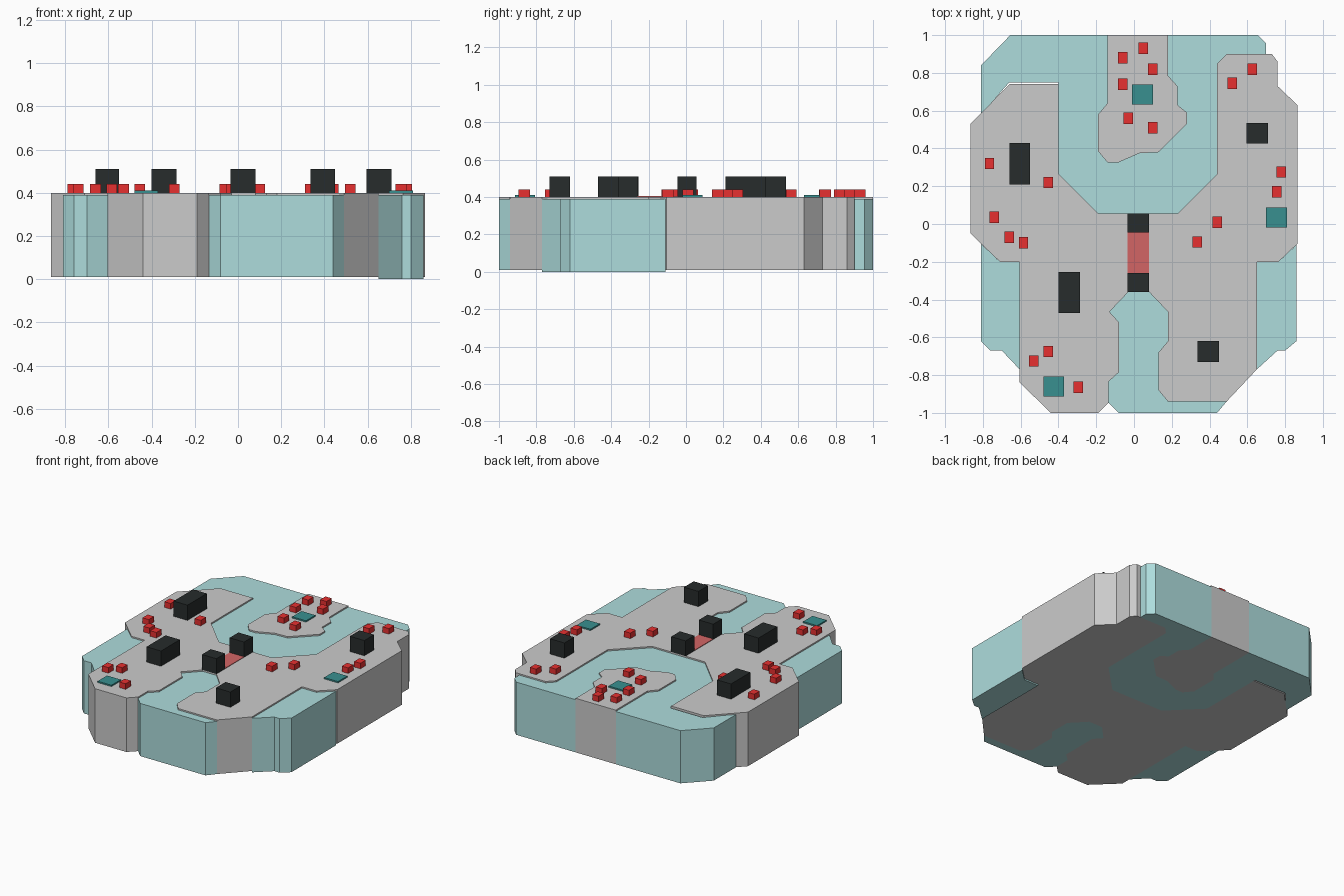
import bpy, bmesh


def material(name, rgb):
    m = bpy.data.materials.new(name)
    m.diffuse_color = (*rgb, 1)
    return m


WATER = material("water", (0.42, 0.72, 0.72))
BLACK = material("black", (0.02, 0.025, 0.025))
RED = material("red", (0.8, 0.03, 0.03))
RUST = material("faded_red", (0.65, 0.13, 0.13))
TEAL = material("dark_teal", (0.04, 0.28, 0.28))


def slab(name, outline, z0, z1, mat=None):
    """Extrude a flat outline from z0 up to z1."""
    bm = bmesh.new()
    base = bm.faces.new([bm.verts.new((x, y, z0)) for x, y in outline])
    ext = bmesh.ops.extrude_face_region(bm, geom=[base], use_keep_orig=True)
    for v in ext["geom"]:
        if isinstance(v, bmesh.types.BMVert):
            v.co.z = z1
    bmesh.ops.recalc_face_normals(bm, faces=bm.faces)
    me = bpy.data.meshes.new(name)
    bm.to_mesh(me)
    bm.free()
    if mat:
        me.materials.append(mat)
    ob = bpy.data.objects.new(name, me)
    bpy.context.collection.objects.link(ob)
    return ob


def block(name, x0, x1, y0, y1, z0, z1, mat):
    return slab(name, [(x0, y0), (x1, y0), (x1, y1), (x0, y1)], z0, z1, mat)


# Shorelines shared by land and water
north_shore = [(-0.66, 0.74), (-0.40, 0.74), (-0.40, 0.265), (-0.19, 0.055), (0.23, 0.055),
               (0.44, 0.265), (0.44, 0.85), (0.49, 0.90)]
east_coast = [(0.73, 0.90), (0.76, 0.86), (0.76, 0.73), (0.865, 0.63), (0.865, -0.105),
              (0.765, -0.20), (0.65, -0.20), (0.65, -0.77)]
south_bay = [(0.49, -0.94), (0.18, -0.94), (0.13, -0.88), (0.13, -0.68), (0.18, -0.62),
             (0.18, -0.465), (0.08, -0.36), (-0.03, -0.36), (-0.13, -0.465), (-0.08, -0.52),
             (-0.08, -0.785), (-0.135, -0.835), (-0.135, -0.945)]
west_coast = [(-0.19, -1), (-0.44, -1), (-0.605, -0.84), (-0.605, -0.20), (-0.71, -0.20),
              (-0.865, -0.05), (-0.865, 0.53)]
peninsula = [(-0.14, 1), (-0.14, 0.64), (-0.19, 0.58), (-0.19, 0.385), (-0.14, 0.325),
             (-0.085, 0.325), (0.03, 0.375), (0.13, 0.38), (0.28, 0.53), (0.28, 0.59),
             (0.23, 0.63), (0.23, 0.73), (0.18, 0.785), (0.18, 1)]

# Land
slab("mainland", north_shore + east_coast + south_bay + west_coast, 0.01, 0.40)
slab("peninsula", peninsula, 0.01, 0.40)

# Water pieces fitted around the land
north_edge = [(-0.66, 0.75), (-0.40, 0.75)] + north_shore[2:]
slab("north_water", [(-0.81, 0.84), (-0.655, 1)] + peninsula +
     [(0.655, 1), (0.70, 0.955), (0.70, 0.90)] + north_edge[::-1] + [(-0.81, 0.58)],
     0.01, 0.39, WATER)
slab("south_water", south_bay + [(-0.08, -1), (0.44, -1)], 0.01, 0.39, WATER)
slab("west_water", [(-0.81, -0.105), (-0.71, -0.20), (-0.605, -0.20), (-0.605, -0.77),
                    (-0.70, -0.67), (-0.76, -0.67), (-0.81, -0.62)], 0.01, 0.39, WATER)
slab("east_water", [(0.86, -0.11), (0.765, -0.20), (0.65, -0.20), (0.65, -0.77),
                    (0.76, -0.67), (0.80, -0.67), (0.86, -0.62)], 0.0, 0.39, WATER)

# Black buildings, the middle pair being the bridge towers
for x0, x1, y0, y1 in [(-0.66, -0.55, 0.21, 0.43), (-0.40, -0.285, -0.47, -0.255),
                       (0.335, 0.45, -0.73, -0.62), (0.595, 0.71, 0.425, 0.535)]:
    block("building", x0, x1, y0, y1, 0.40, 0.51, BLACK)
for y0 in (-0.045, -0.36):
    block("bridge_tower", -0.035, 0.08, y0, y0 + 0.10, 0.395, 0.51, BLACK)
block("bridge_deck", -0.035, 0.08, -0.26, -0.045, 0.39, 0.404, RUST)

# Dark teal plaza tiles
for x, y in [(0.045, 0.685), (0.755, 0.035), (-0.425, -0.86)]:
    block("plaza", x - 0.055, x + 0.055, y - 0.053, y + 0.053, 0.40, 0.41, TEAL)

# Small red houses
for x, y in [(-.06, .88), (.05, .93), (.10, .82), (-.06, .74), (-.03, .56), (.10, .51),
             (.52, .745), (.625, .82), (.78, .275), (.755, .17), (.44, .01), (.335, -.095),
             (-.765, .32), (-.455, .22), (-.74, .035), (-.66, -.07), (-.585, -.10),
             (-.455, -.675), (-.53, -.725), (-.295, -.865)]:
    block("house", x - 0.025, x + 0.025, y - 0.03, y + 0.03, 0.40, 0.44, RED)
